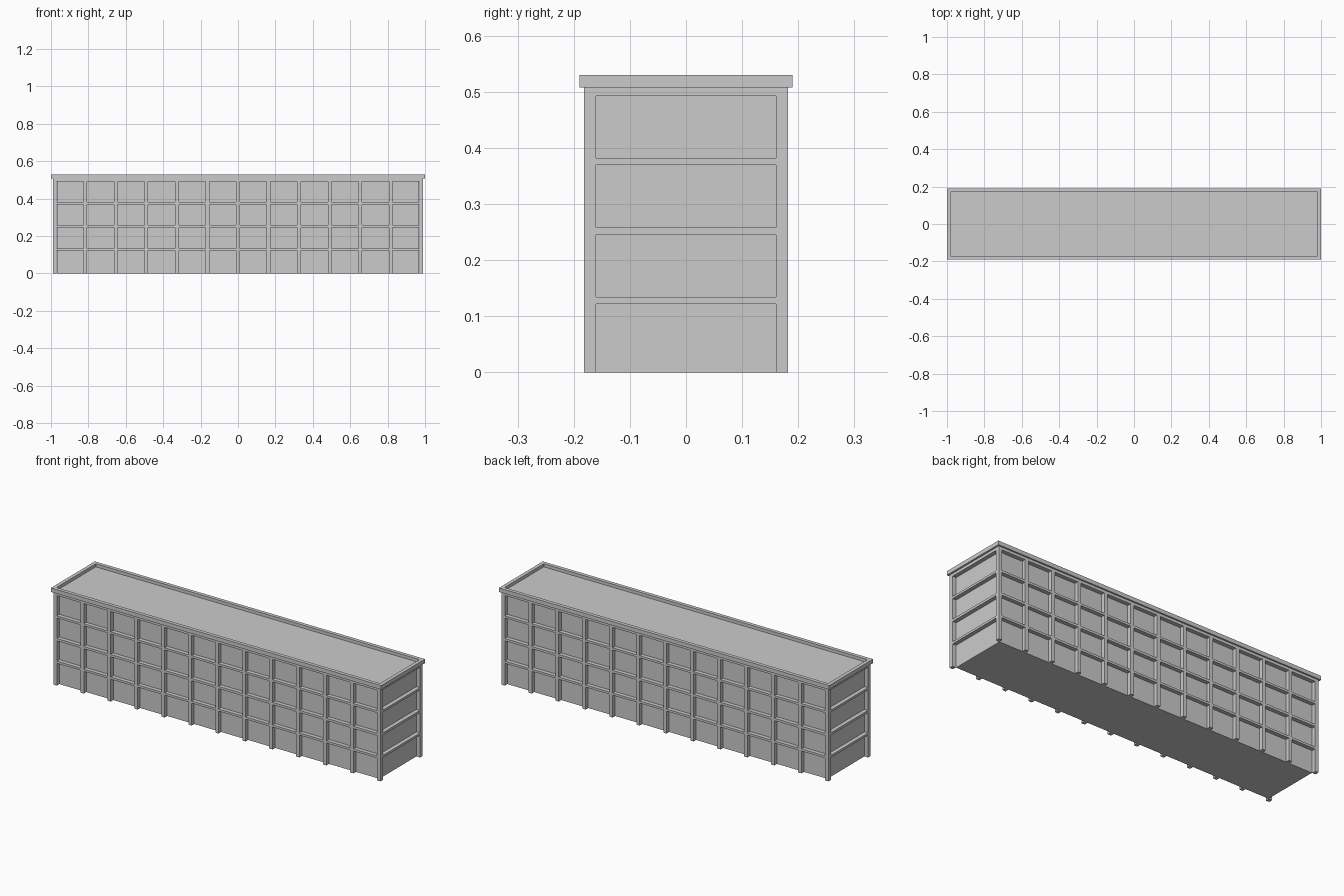
import bpy, bmesh

if "Cube" in bpy.data.objects:
    bpy.data.objects.remove(bpy.data.objects["Cube"])

HX, HY = 0.99, 0.182          # half size of the outer wall faces
DEPTH = 0.022                 # recess of the wall panels
TOP, ROOF, RIM = 0.508, 0.511, 0.53
BAYS = 12
BANDS = [(0.122, 0.134), (0.245, 0.258), (0.37, 0.382), (0.493, TOP)]


def finish(name, bm):
    bmesh.ops.recalc_face_normals(bm, faces=bm.faces)
    me = bpy.data.meshes.new(name)
    bm.to_mesh(me)
    bm.free()
    ob = bpy.data.objects.new(name, me)
    bpy.context.collection.objects.link(ob)
    return ob


def box(name, x0, x1, y0, y1, z0, z1):
    bm = bmesh.new()
    bmesh.ops.create_cube(bm, size=1)
    for v in bm.verts:
        v.co.x = x1 if v.co.x > 0 else x0
        v.co.y = y1 if v.co.y > 0 else y0
        v.co.z = z1 if v.co.z > 0 else z0
    return finish(name, bm)


def mirror(ob, axis):
    m = ob.modifiers.new("mirror", 'MIRROR')
    m.use_axis = [axis == i for i in range(3)]
    m.use_mirror_merge = False


def lattice(name, us, vs, is_solid, to_co, push):
    """Flat grid with open cells left out, pushed to a thickness."""
    bm = bmesh.new()
    grid = [[bm.verts.new(to_co(u, v)) for v in vs] for u in us]
    for i in range(len(us) - 1):
        for j in range(len(vs) - 1):
            if is_solid(i, j):
                bm.faces.new((grid[i][j], grid[i + 1][j],
                              grid[i + 1][j + 1], grid[i][j + 1]))
    ext = bmesh.ops.extrude_face_region(bm, geom=bm.faces[:], use_keep_orig=True)
    verts = [g for g in ext['geom'] if isinstance(g, bmesh.types.BMVert)]
    bmesh.ops.translate(bm, verts=verts, vec=push)
    return finish(name, bm)


# Inner body behind the recessed wall panels
box("wall_panels", -HX + DEPTH, HX - DEPTH, -HY + DEPTH, HY - DEPTH, 0, ROOF)

# Front and back facade frame: pillars and floor bands in one plane
step = 2 * (HX - 0.01) / BAYS
xs = [-HX + 0.01 + i * step + s for i in range(BAYS + 1) for s in (-0.01, 0.01)]
zs = [0] + [z for band in BANDS for z in band]
facade = lattice("facade_frame", xs, zs,
                 lambda i, j: i % 2 == 0 or j % 2 == 1,
                 lambda u, v: (u, -HY, v), (0, DEPTH, 0))
mirror(facade, 1)

# Floor bands on both ends, between the corner pillars
for n, (z0, z1) in enumerate(BANDS):
    band = box(f"end_floor_band_{n + 1}", HX - DEPTH, HX,
               -HY + DEPTH, HY - DEPTH, z0, z1)
    mirror(band, 0)

# Roof parapet: rectangular ring overhanging the walls
parapet = lattice("roof_parapet", [-1, -0.98, 0.98, 1], [-0.19, -0.17, 0.17, 0.19],
                  lambda i, j: not (i == 1 and j == 1),
                  lambda u, v: (u, v, TOP), (0, 0, RIM - TOP))

# Roof deck inside the parapet
box("roof_deck", -0.98, 0.98, -0.17, 0.17, TOP, ROOF + 0.002)
